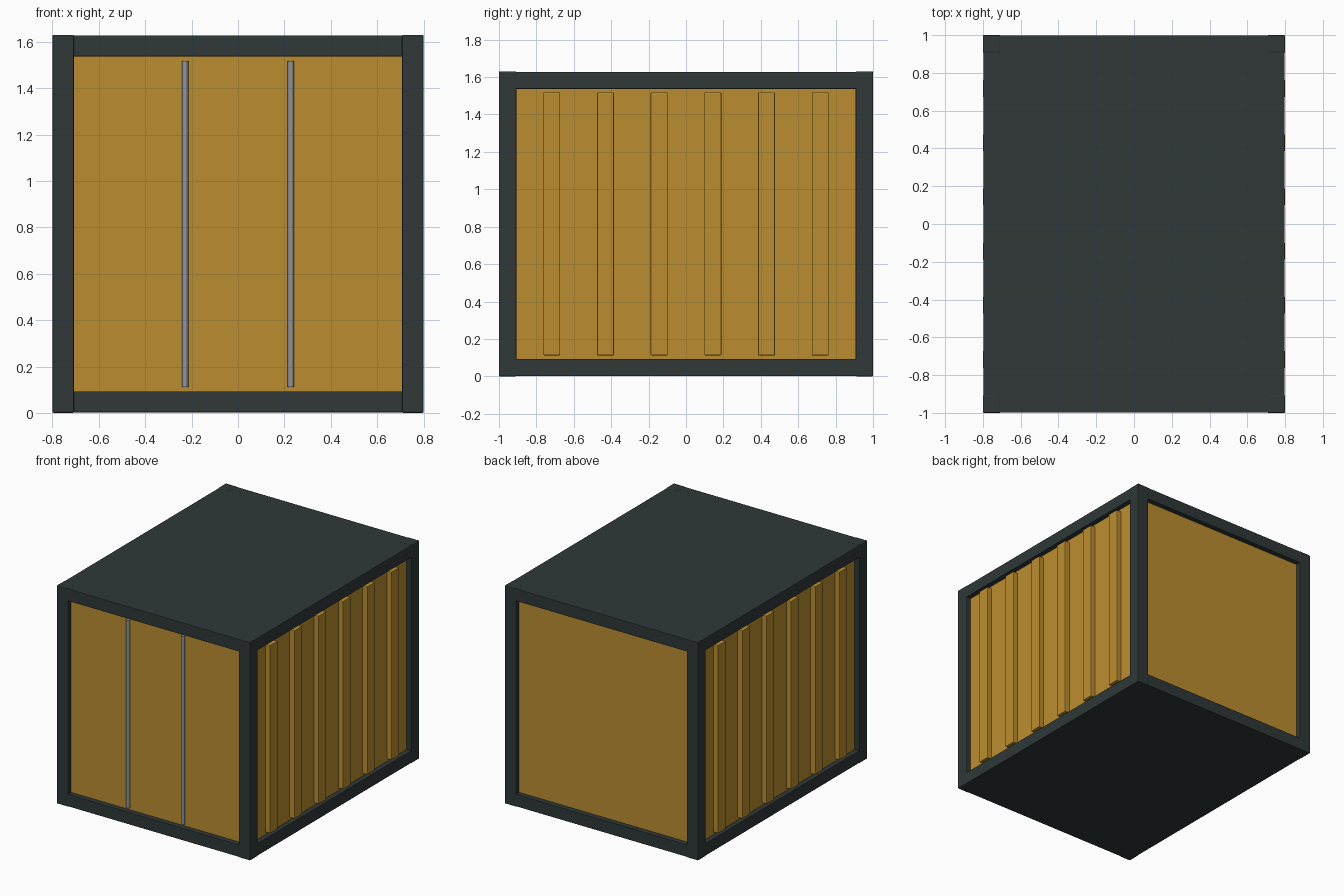
import bpy

if "Cube" in bpy.data.objects:
    bpy.data.objects.remove(bpy.data.objects["Cube"], do_unlink=True)


def material(name, rgb):
    m = bpy.data.materials.new(name)
    m.use_nodes = True
    m.diffuse_color = (*rgb, 1)
    m.node_tree.nodes["Principled BSDF"].inputs["Base Color"].default_value = (*rgb, 1)
    return m


DARK = material("dark_steel", (0.029, 0.040, 0.039))
YELLOW = material("ochre_paint", (0.50, 0.27, 0.03))
GREY = material("grey_metal", (0.28, 0.30, 0.32))

# Overall half width, half length, height, beam size and panel recess
HX, HY, H, B, RECESS = 0.80, 1.00, 1.63, 0.093, 0.04


def box(name, centre, size, mat, bevel=0.0):
    bpy.ops.mesh.primitive_cube_add(size=1, location=centre)
    o = bpy.context.object
    o.name = name
    o.scale = size
    bpy.ops.object.transform_apply(location=False, rotation=False, scale=True)
    o.data.materials.append(mat)
    if bevel:
        mod = o.modifiers.new("edge_rounding", "BEVEL")
        mod.width = bevel
        mod.segments = 2
    return o


# Corner posts, with the horizontal beams set a hair behind them
for sx in (-1, 1):
    for sy in (-1, 1):
        box("corner_post", (sx * (HX - B / 2), sy * (HY - B / 2), H / 2),
            (B, B, H), DARK, 0.005)

IN = 0.002
for z in (B / 2 + IN / 2, H - B / 2 - IN / 2):
    for s in (-1, 1):
        box("cross_beam", (0, s * (HY - B / 2 - IN / 2), z),
            (2 * HX - B, B - IN, B - IN), DARK, 0.003)
        box("long_beam", (s * (HX - B / 2 - IN / 2), 0, z),
            (B - IN, 2 * HY - B, B - IN), DARK, 0.003)

# Roof and floor plates
for name, z in (("roof", H - 0.022), ("floor", 0.022)):
    box(name, (0, 0, z), (2 * HX - B, 2 * HY - B, 0.04), DARK)

# Recessed wall panels
T = 0.02
wall_h = H - B
for s, name in ((-1, "front_doors"), (1, "back_wall")):
    box(name, (0, s * (HY - RECESS - T / 2), H / 2), (2 * HX - B, T, wall_h), YELLOW)
for s in (-1, 1):
    box("side_wall", (s * (HX - RECESS - T / 2), 0, H / 2),
        (T, 2 * HY - B, wall_h), YELLOW)
    # Vertical ribs
    for i in range(6):
        y = (i - 2.5) * 0.287
        box("side_rib", (s * (HX - 0.022), y, H / 2), (0.043, 0.09, 1.405),
            YELLOW, 0.004)

# Door rods
for s in (-1, 1):
    bpy.ops.mesh.primitive_cylinder_add(vertices=16, radius=0.0135, depth=1.405,
                                        location=(s * 0.228, -HY + 0.028, H / 2))
    rod = bpy.context.object
    rod.name = "door_rod"
    rod.data.materials.append(GREY)
    bpy.ops.object.shade_smooth_by_angle()
